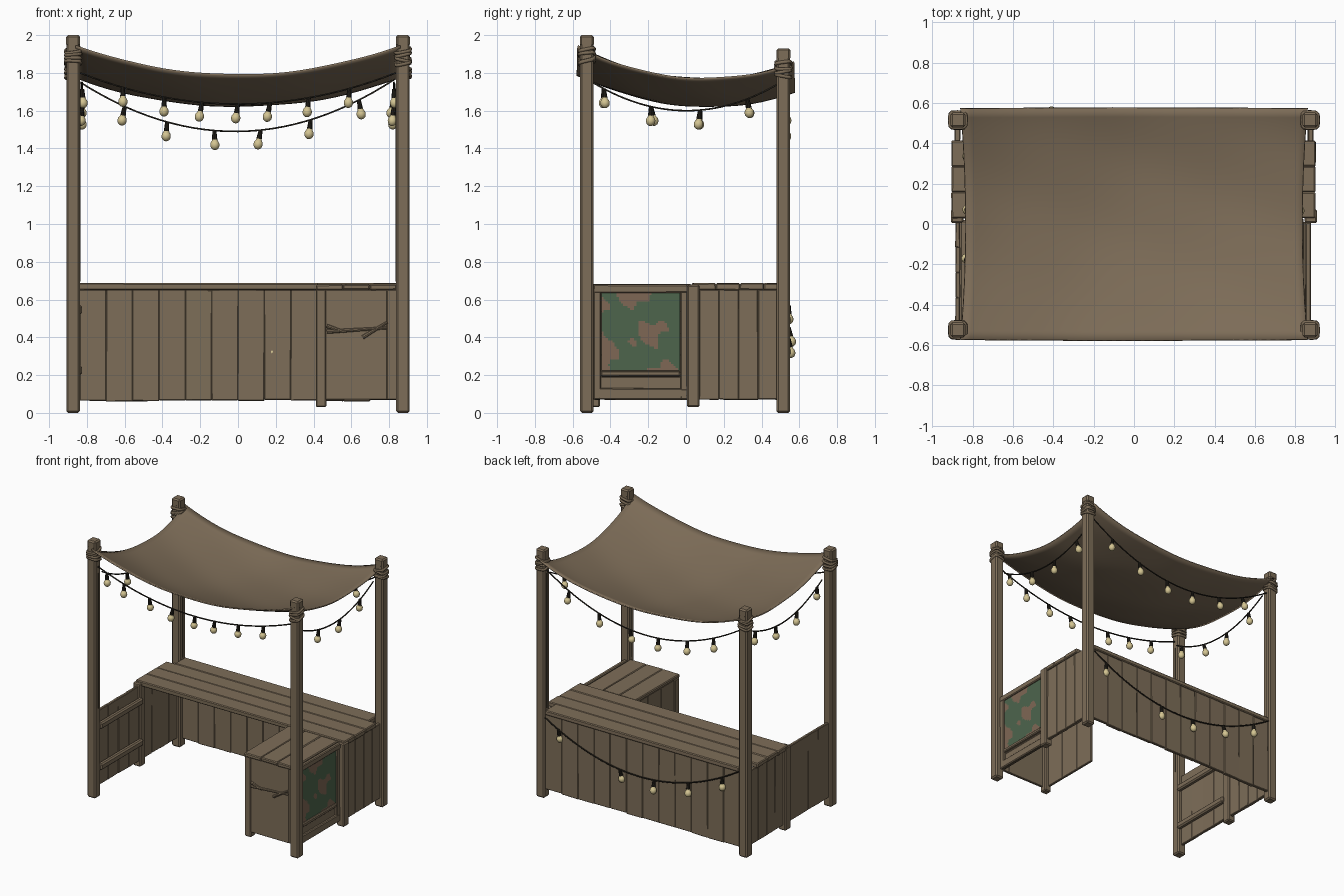
import bpy, bmesh, math, random
from mathutils import Vector, Matrix

if "Cube" in bpy.data.objects:
    bpy.data.objects.remove(bpy.data.objects["Cube"])
random.seed(4)

def mat(name, c):
    m = bpy.data.materials.new(name)
    m.diffuse_color = (*c, 1)
    m.use_nodes = True
    m.node_tree.nodes["Principled BSDF"].inputs["Base Color"].default_value = m.diffuse_color
    return m
WOOD = mat("weathered wood", (0.207, 0.155, 0.099))
CLOTH = mat("canvas", (0.203, 0.15, 0.096))
ROPE = mat("rope", (0.19, 0.142, 0.09))
WIRE = mat("black wire", (0.02, 0.017, 0.012))
BULB = mat("warm bulb", (0.66, 0.56, 0.29))
GREEN = mat("sign green", (0.075, 0.13, 0.073))
RUST = mat("sign worn brown", (0.21, 0.135, 0.09))

def finish(name, bm, *mats, smooth=False):
    me = bpy.data.meshes.new(name)
    bm.to_mesh(me)
    bm.free()
    for m in mats:
        me.materials.append(m)
    ob = bpy.data.objects.new(name, me)
    bpy.context.collection.objects.link(ob)
    if smooth:
        me.shade_smooth()
    return ob

def boxes(name, items, m=WOOD, bevel=0.006, wob=0.0):
    """Bevelled boxes (x0,x1,y0,y1,z0,z1) merged into one object."""
    bm = bmesh.new()
    for x0, x1, y0, y1, z0, z1 in items:
        d = Vector((x1 - x0, y1 - y0, z1 - z0))
        c = Vector((x0 + x1, y0 + y1, z0 + z1)) / 2
        vs = bmesh.ops.create_cube(bm, size=1)["verts"]
        for v in vs:
            v.co = Vector(a * b for a, b in zip(v.co, d)) + c
            v.co += Vector(random.uniform(-wob, wob) for _ in range(3))
    bmesh.ops.bevel(bm, geom=bm.edges[:], offset=bevel, segments=1, affect='EDGES')
    return finish(name, bm, m)

def split(a, b, n, gap=-0.002):
    s = (b - a) / n
    return [(a + i * s + gap / 2, a + (i + 1) * s - gap / 2) for i in range(n)]

# Posts: front pair taller than the back pair
POSTS = [(sx * 0.873, y, h) for sx in (-1, 1) for y, h in ((-0.525, 2.0), (0.515, 1.93))]
for x, y, h in POSTS:
    tag = ("front" if y < 0 else "back") + ("_left" if x < 0 else "_right")
    boxes(tag + "_post", [(x - .036, x + .036, y - .036, y + .036, 0.0, h - .03),
                          (x - .037, x + .037, y - .037, y + .037, h - .06, h)], bevel=0.01)
    # Rope lashing: squarish rings hugging the post
    bm = bmesh.new()
    for k in range(4):
        rot = Matrix.Rotation(random.uniform(-.25, .25), 3, 'X') @ Matrix.Rotation(random.uniform(-.25, .25), 3, 'Y')
        ctr = Vector((x, y, h - .145 + k * .021))
        n, s = 20, 6
        ring = []
        for i in range(n):
            a = 2 * math.pi * i / n
            o = Vector((math.cos(a), math.sin(a), 0))
            r = .041 / (abs(o.x) ** 5 + abs(o.y) ** 5) ** .2
            ring.append([bm.verts.new(ctr + rot @ (o * (r + .008 * math.cos(b)) + Vector((0, 0, .010 * math.sin(b)))))
                         for b in (2 * math.pi * j / s for j in range(s))])
        for i in range(n):
            for j in range(s):
                p, q = ring[i], ring[(i + 1) % n]
                bm.faces.new((p[j], q[j], q[(j + 1) % s], p[(j + 1) % s]))
    finish(tag + "_rope", bm, ROPE, smooth=True)

# Sagging canopy
bm = bmesh.new()
bmesh.ops.create_grid(bm, x_segments=36, y_segments=26, size=1)
for v in bm.verts:
    X, Y = v.co.x, v.co.y
    z = 1.892 - .045 * Y - .143 * (1 - X * X) - .115 * (1 - Y * Y)
    z += .004 * math.sin(7 * X + 3 * Y) * math.cos(5 * Y - 2 * X) + .012 * (X * Y) ** 6
    v.co = (X * (.858 - .025 * (1 - Y * Y)), Y * (.575 - .004 * X * X), z)
canopy = finish("canopy", bm, CLOTH, smooth=True)
sol = canopy.modifiers.new("thickness", 'SOLIDIFY')
sol.thickness = 0.01

# Counter: top boards, back wall, end walls
boxes("counter_top", [((-.905, .9) if i < 3 else (-.836, .836)) + (a, b, .65, .686)
                      for i, (a, b) in enumerate(split(.03, .54, 4))], wob=.002)
boxes("counter_back_wall", [(a, b, .508, .533, .065 + random.uniform(-.004, .004), .652)
                            for a, b in split(-.838, .838, 12)], bevel=.004, wob=.002)
for s, side in ((-1, "left"), (1, "right")):
    x0, x1 = sorted((s * .862, s * .888))
    boxes(side + "_counter_end_wall", [(x0, x1, a, b, .07, .652) for a, b in split(.07, .485, 4)], bevel=.004, wob=.002)
    x0, x1 = sorted((s * .845, s * .908))
    boxes(side + "_middle_post", [(x0, x1, .005, .072, .03, .678)], bevel=.008)

# Left low wall with inner rails
boxes("left_low_wall", [(-.885, -.862, a, b, .07, .655) for a, b in split(-.49, .01, 4)], bevel=.004, wob=.002)
boxes("left_wall_rails", [(-.864, -.825, -.5, .02, z, z + .05) for z in (.2, .52)], bevel=.01)

# Right cabinet
boxes("cabinet_top", [(a, b, -.515, .028, .65, .68) for a, b in split(.415, .84, 3)], wob=.002)
boxes("cabinet_front", [(.46, .79, -.505, -.485, .07, .652), (.788, .84, -.503, -.485, .07, .652)], bevel=.003)
boxes("cabinet_corner_post", [(.412, .468, -.51, -.455, .03, .655)], bevel=.007)
boxes("cabinet_inner_wall", [(.42, .44, a, b, .07, .652) for a, b in split(-.455, .03, 3)], bevel=.004)
boxes("cabinet_side_planks", [(.835, .852, -.49, .01, a, b) for a, b in split(.075, .65, 5)], bevel=.004)
boxes("cabinet_side_frame", [(.85, .874, -.49, -.45, .07, .675), (.85, .874, -.03, .01, .07, .675),
                             (.85, .878, -.49, .01, .635, .678), (.85, .876, -.45, -.03, .195, .222),
                             (.85, .874, -.49, .01, .07, .13)], bevel=.006, wob=.002)

# Crossed latch sticks on the cabinet front
bm = bmesh.new()
for (xa, za), (xb, zb) in (((.47, .43), (.79, .45)), ((.66, .40), (.79, .48)), ((.47, .46), (.56, .43))):
    a, b = Vector((xa, -.508, za)), Vector((xb, -.51, zb))
    M = Matrix.Translation((a + b) / 2) @ (b - a).to_track_quat('Z', 'Y').to_matrix().to_4x4()
    bmesh.ops.create_cone(bm, cap_ends=True, segments=8, radius1=.011, radius2=.007, depth=(b - a).length, matrix=M)
finish("cabinet_latch_sticks", bm, WOOD)

# Worn painted sign: green with brown patches, more worn at the left and lower edge
bm = bmesh.new()
bmesh.ops.create_grid(bm, x_segments=36, y_segments=36, size=1)
for f in bm.faces:
    u, v = f.calc_center_median().xy
    n = math.sin(4.2 * u + 1.5 * v + .6) + math.sin(5.1 * v - 2.3 * u + 2.4) + .6 * math.sin(11 * u + 7 * v)
    worn = n - .35 * u + .5 * max(abs(u), abs(v)) ** 6 > .75
    f.material_index = 1 if worn else 0
# Local axes map to (y, z) so the plate faces +x
for v in bm.verts:
    v.co = (.857, -.24 + v.co.x * .208, .43 + v.co.y * .205)
if bm.faces[:][0].normal.x < 0:
    bmesh.ops.reverse_faces(bm, faces=bm.faces[:])
sign = finish("sign_board", bm, GREEN, RUST)
sol = sign.modifiers.new("thickness", 'SOLIDIFY')
sol.thickness, sol.offset = 0.008, 1

# String lights: wire, sockets and bulbs along a sagging curve
def string_lights(name, a, b, sag, ts):
    a, b = Vector(a), Vector(b)
    at = lambda t: a.lerp(b, t) - Vector((0, 0, 4 * sag * t * (1 - t)))
    cu = bpy.data.curves.new(name, 'CURVE')
    cu.dimensions, cu.bevel_depth, cu.bevel_resolution = '3D', .005, 1
    sp = cu.splines.new('POLY')
    sp.points.add(28)
    for i, p in enumerate(sp.points):
        p.co = (*at(i / 28), 1)
    tmp = bpy.data.objects.new("tmp", cu)
    me = bpy.data.meshes.new_from_object(tmp)
    bpy.data.objects.remove(tmp)
    me.materials.clear()
    me.materials.append(WIRE)
    bpy.context.collection.objects.link(bpy.data.objects.new(name + "_wire", me))
    sock, bulb = bmesh.new(), bmesh.new()
    for t in ts:
        R = Matrix.Translation(at(t)) @ Matrix.Rotation(random.uniform(-.2, .2), 4, 'X') @ Matrix.Rotation(random.uniform(-.2, .2), 4, 'Y')
        bmesh.ops.create_cone(sock, cap_ends=True, segments=10, radius1=.015, radius2=.011, depth=.046,
                              matrix=R @ Matrix.Translation((0, 0, -.024)))
        bmesh.ops.create_uvsphere(bulb, u_segments=14, v_segments=10, radius=.025,
                                  matrix=R @ Matrix.Translation((0, 0, -.076)) @ Matrix.Diagonal((1, 1, 1.1, 1)))
        bmesh.ops.create_cone(bulb, segments=12, radius1=.02, radius2=.013, depth=.024,
                              matrix=R @ Matrix.Translation((0, 0, -.056)))
    finish(name + "_sockets", sock, WIRE)
    finish(name + "_bulbs", bulb, BULB, smooth=True)

def along(xs, half=.835):
    return [(x + half) / (2 * half) for x in xs]
string_lights("front_string", (-.835, -.53, 1.8), (.835, -.53, 1.8), .165, along((-.61, -.39, -.19, 0, .17, .375, .59)))
string_lights("back_string", (-.835, .52, 1.75), (.835, .52, 1.77), .27, along((-.6, -.375, -.125, .12, .385, .64)))
for s, side in ((-1, "left"), (1, "right")):
    string_lights(side + "_string", (s * .825, -.495, 1.75), (s * .825, .485, 1.74), .145, along((-.43, -.18, .08, .33), .49))
string_lights("counter_string", (-.835, .543, .655), (.835, .543, .63), .255, along((-.69, -.4, -.105, .19, .72)))

# Cable running down the inner side of each post
bm = bmesh.new()
for x, y, h in POSTS:
    bmesh.ops.create_cone(bm, cap_ends=True, segments=6, radius1=.003, radius2=.003, depth=1.05,
                          matrix=Matrix.Translation((x - math.copysign(.036, x), y, 1.22)))
finish("post_cables", bm, WIRE)
